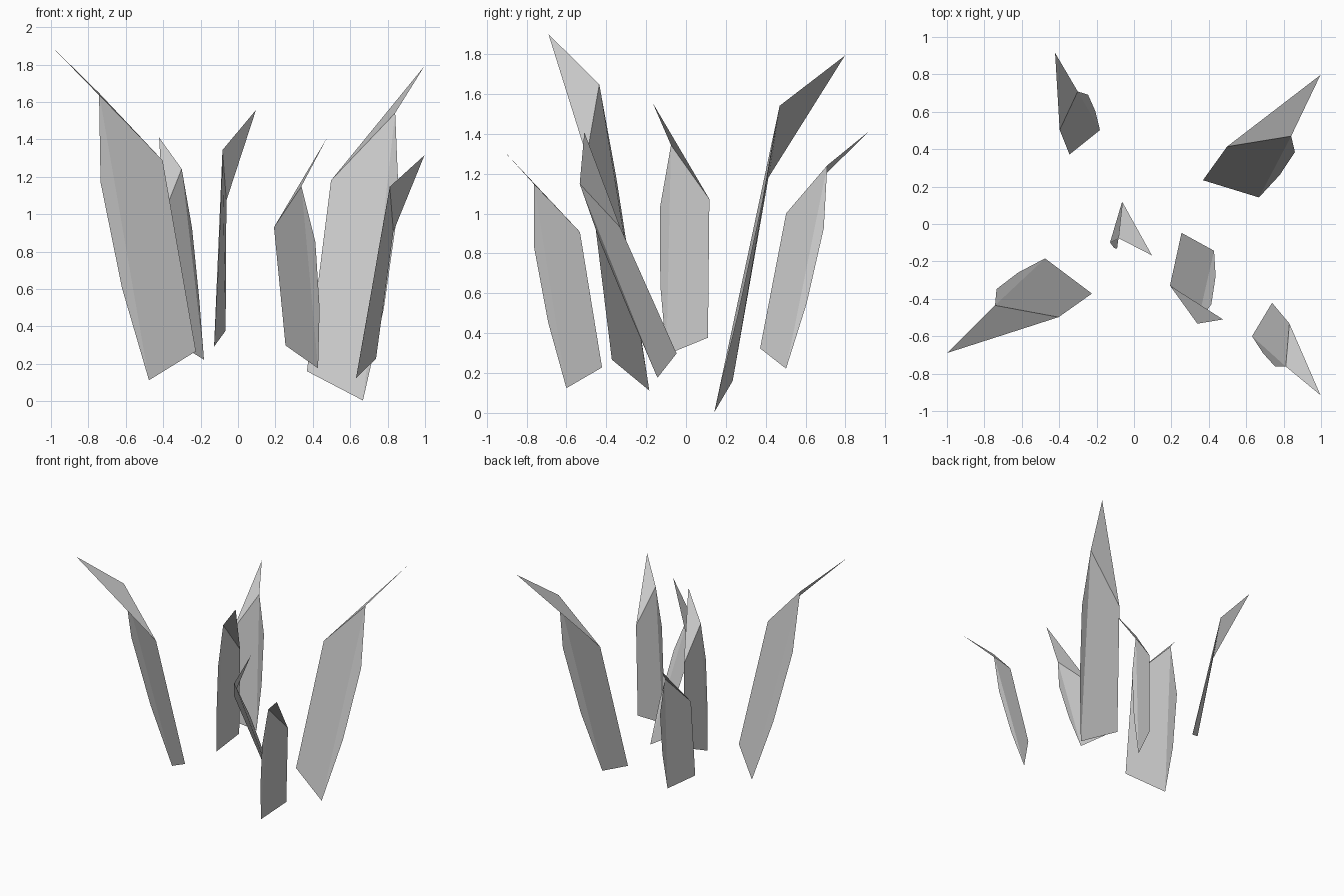
import bpy
from mathutils import Vector, Matrix

if "Cube" in bpy.data.objects:
    bpy.data.objects.remove(bpy.data.objects["Cube"])

# Reference blade: tip, curved edge (4 points, top to base), far base corner, far shoulder
BLADE = [Vector(p) for p in (
    (-1.0, -.69, 1.90), (-.743, -.435, 1.648), (-.735, -.348, 1.171),
    (-.62, -.26, .604), (-.476, -.184, .112), (-.225, -.372, .267),
    (-.403, -.498, 1.287))]
# Folded tip, curved-edge strip, main panel
FACES = [(0, 1, 6), (1, 2, 3, 4), (1, 4, 5, 6)]

# Each blade is set by its low base corner, high base corner and tip
PLACES = [
    ((-.476, -.184, .112), (-.225, -.372, .267), (-1.0, -.69, 1.90)),
    ((-.182, .502, .222), (-.346, .372, .327), (-.422, .915, 1.41)),
    ((-.128, -.098, .292), (-.066, .11, .378), (.096, -.168, 1.557)),
    ((.428, -.143, .176), (.257, -.05, .30), (.476, -.51, 1.408)),
    ((.668, .142, .004), (.369, .234, .16), (.997, .797, 1.792)),
    ((.631, -.60, .124), (.735, -.425, .224), (.997, -.915, 1.315)),
]


def frame(low, high, tip):
    """Axes and length of a blade standing on its low corner."""
    low, high, tip = Vector(low), Vector(high), Vector(tip)
    up = (tip - low).normalized()
    out = (high - low).cross(up).normalized()
    axes = Matrix((up.cross(out), out, up)).transposed()
    return low, axes, (tip - low).length


ref_low, ref_axes, ref_len = frame(BLADE[4], BLADE[5], BLADE[0])
local = [ref_axes.transposed() @ (p - ref_low) / ref_len for p in BLADE]

# Grass blades
for i, place in enumerate(PLACES):
    low, axes, length = frame(*place)
    mesh = bpy.data.meshes.new(f"grass_blade_{i + 1}")
    mesh.from_pydata([low + axes @ p * length for p in local], [], FACES)
    mesh.update()
    obj = bpy.data.objects.new(f"grass_blade_{i + 1}", mesh)
    bpy.context.collection.objects.link(obj)
